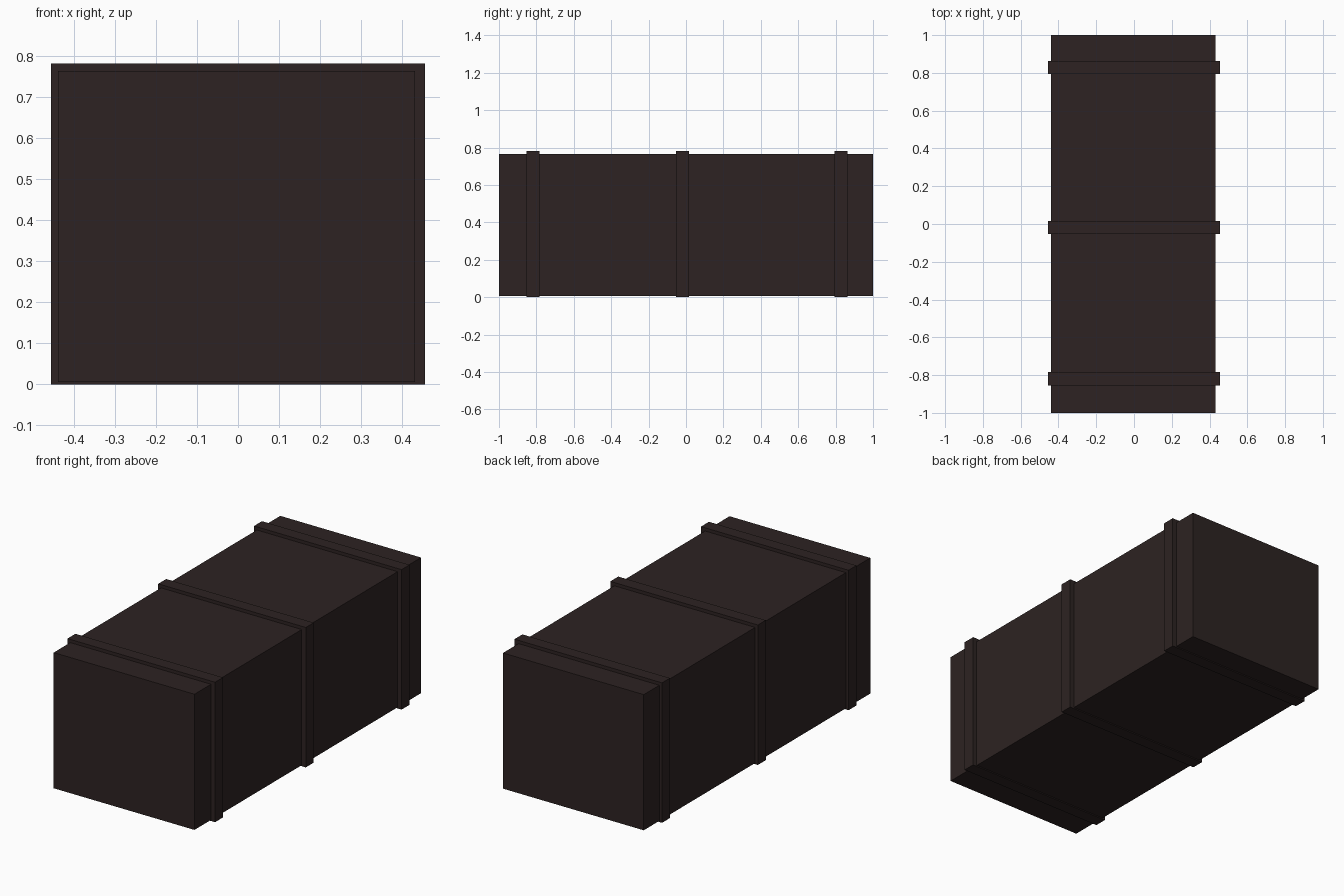
import bpy

if "Cube" in bpy.data.objects:
    bpy.data.objects.remove(bpy.data.objects["Cube"])

# One dark brown wood colour
wood = bpy.data.materials.new("dark_brown_wood")
wood.diffuse_color = (0.026, 0.0165, 0.016, 1)
wood.use_nodes = True
wood.node_tree.nodes["Principled BSDF"].inputs["Base Color"].default_value = wood.diffuse_color


def box(name, low, high):
    """Axis-aligned box between two opposite corners."""
    bpy.ops.mesh.primitive_cube_add(size=1)
    ob = bpy.context.object
    ob.name = name
    ob.location = [(a + b) / 2 for a, b in zip(low, high)]
    ob.scale = [b - a for a, b in zip(low, high)]
    bpy.ops.object.transform_apply(location=True, rotation=False, scale=True)
    ob.data.materials.append(wood)
    return ob


# Crate body, lifted slightly off the ground by the bands
box("crate_body", (-0.439, -1.0, 0.006), (0.431, 1.0, 0.764))

# Three bands wrapped around the crate
for label, y in (("front", -0.819), ("middle", -0.018), ("back", 0.828)):
    box(label + "_band", (-0.456, y - 0.035, 0.0), (0.456, y + 0.035, 0.782))
